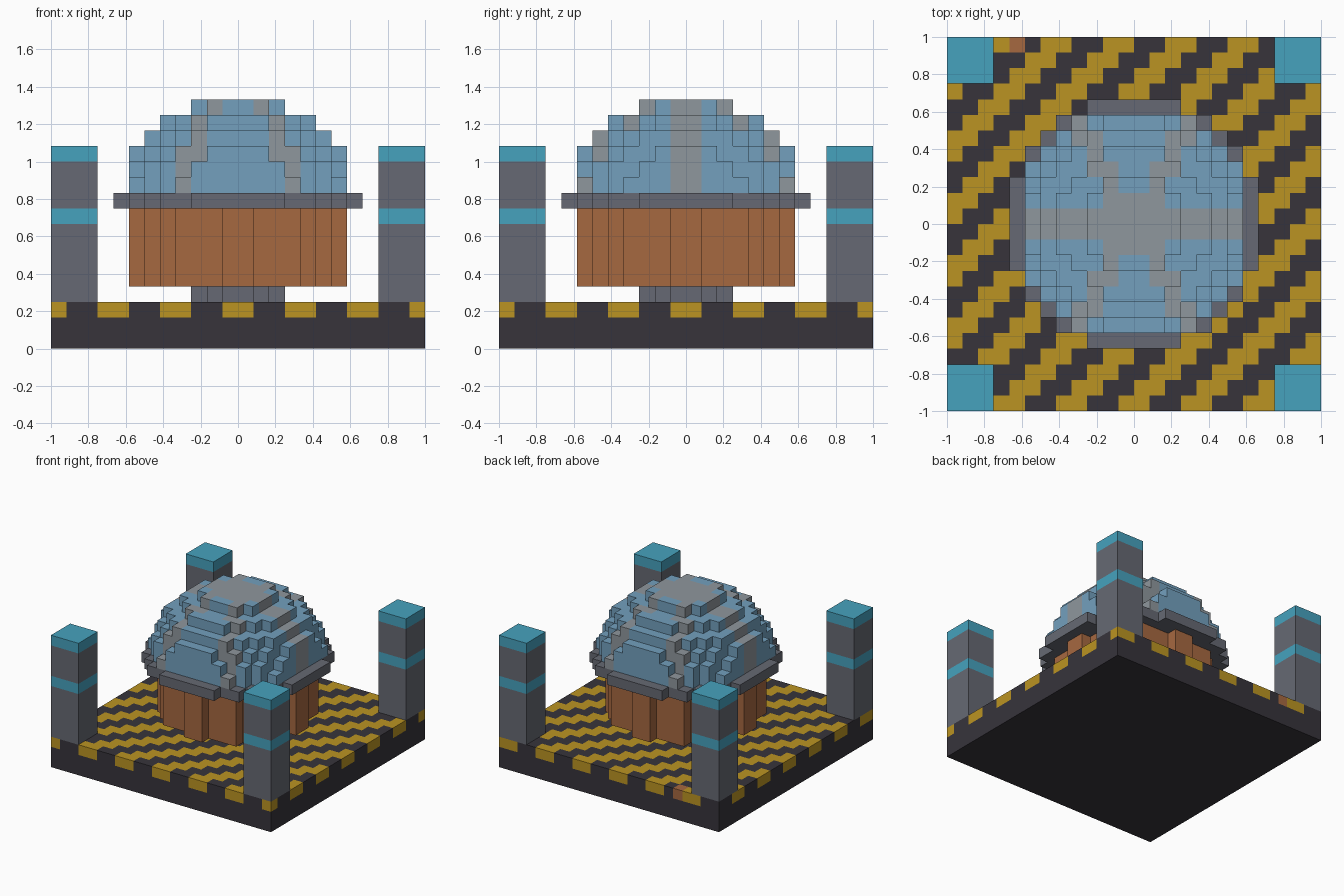
import bpy
import bmesh
from itertools import product

cube = bpy.data.objects.get("Cube")
if cube:
    bpy.data.objects.remove(cube, do_unlink=True)

N = 24                # cells along each side of the base
U = 2 / N             # cell size
H = N // 2


def material(name, rgb):
    """Flat material from display values 0-255, converted to linear."""
    lin = [(c / 255 / 12.92) if c < 11 else ((c / 255 + 0.055) / 1.055) ** 2.4 for c in rgb]
    m = bpy.data.materials.new(name)
    m.use_nodes = True
    bsdf = m.node_tree.nodes["Principled BSDF"]
    bsdf.inputs["Base Color"].default_value = (*lin, 1)
    bsdf.inputs["Roughness"].default_value = 0.8
    m.diffuse_color = (*lin, 1)
    return m


DARK = material("charcoal", (55, 52, 59))
YELLOW = material("hazard yellow", (187, 148, 34))
GREY = material("steel grey", (102, 105, 115))
TEAL = material("teal", (70, 162, 190))
BROWN = material("rust brown", (166, 104, 64))
BLUE = material("dome blue", (115, 160, 190))
LIGHT = material("rib grey", (143, 151, 157))

# Face direction and its four corner offsets, in outward winding order
SIDES = []
for axis, sign in product(range(3), (0, 1)):
    b, c = (axis + 1) % 3, (axis + 2) % 3
    loop = [(0, 0), (1, 0), (1, 1), (0, 1)]
    corners = []
    for p, q in (loop if sign else loop[::-1]):
        off = [0, 0, 0]
        off[axis], off[b], off[c] = sign, p, q
        corners.append(off)
    step = [0, 0, 0]
    step[axis] = 1 if sign else -1
    SIDES.append((step, corners))


def blocks(name, cells):
    """Build the outer skin of a dict {(i, j, k): material}, merging flat areas."""
    mesh = bpy.data.meshes.new(name)
    mats = []
    for m in cells.values():
        if m not in mats:
            mats.append(m)
            mesh.materials.append(m)
    bm = bmesh.new()
    verts = {}
    for cell, m in cells.items():
        for step, corners in SIDES:
            if tuple(a + b for a, b in zip(cell, step)) in cells:
                continue
            face = []
            for off in corners:
                key = tuple(a + b for a, b in zip(cell, off))
                if key not in verts:
                    verts[key] = bm.verts.new([v * U for v in key])
                face.append(verts[key])
            bm.faces.new(face).material_index = mats.index(m)
    bmesh.ops.dissolve_limit(bm, angle_limit=0.01, verts=bm.verts[:],
                             edges=bm.edges[:], delimit={'MATERIAL'})
    bm.to_mesh(mesh)
    bm.free()
    obj = bpy.data.objects.new(name, mesh)
    bpy.context.collection.objects.link(obj)
    return obj


def disc(r2, layers, colour):
    """Cells of a round slab with squared radius r2; colour(x, y) picks the material."""
    return {(i, j, k): colour(i + 0.5, j + 0.5)
            for i, j, k in product(range(-H, H), range(-H, H), layers)
            if (i + 0.5) ** 2 + (j + 0.5) ** 2 <= r2}


# Base with diagonal hazard stripes in its top layer and one rusty cell at the back
def base_colour(i, j, k):
    if k < 2:
        return DARK
    if (i, j) == (4, N - 1):
        return BROWN
    return YELLOW if (i - j + 1) % 4 < 2 else DARK


blocks("striped_base", {(i - H, j - H, k): base_colour(i, j, k)
                        for i, j, k in product(range(N), range(N), range(3))})

# Corner pillars with teal bands
for sx, sy in product((0, 1), (0, 1)):
    x0, y0 = (H - 3 if sx else -H), (H - 3 if sy else -H)
    name = ("back" if sy else "front") + ("_left" if sx else "_right") + "_pillar"
    blocks(name, {(x0 + i, y0 + j, k): TEAL if k in (8, 12) else GREY
                  for i, j, k in product(range(3), range(3), range(3, 13))})

# Pedestal, drum and rim
blocks("pedestal", disc(7.5, [3], lambda x, y: GREY))
blocks("drum", disc(43.5, range(4, 9), lambda x, y: BROWN))
blocks("rim", disc(64, [9], lambda x, y: GREY))


# Dome with six ribs, sixty degrees apart
def dome_colour(x, y):
    x, y = abs(x), abs(y)
    on_rib = y < 0.7 or abs(x * 0.866 - y * 0.5) < 0.7
    return LIGHT if on_rib else BLUE


dome = {}
for level, r2 in enumerate((56, 52, 45, 39, 23, 10)):
    dome.update(disc(r2, [10 + level], dome_colour))
blocks("ribbed_dome", dome)
